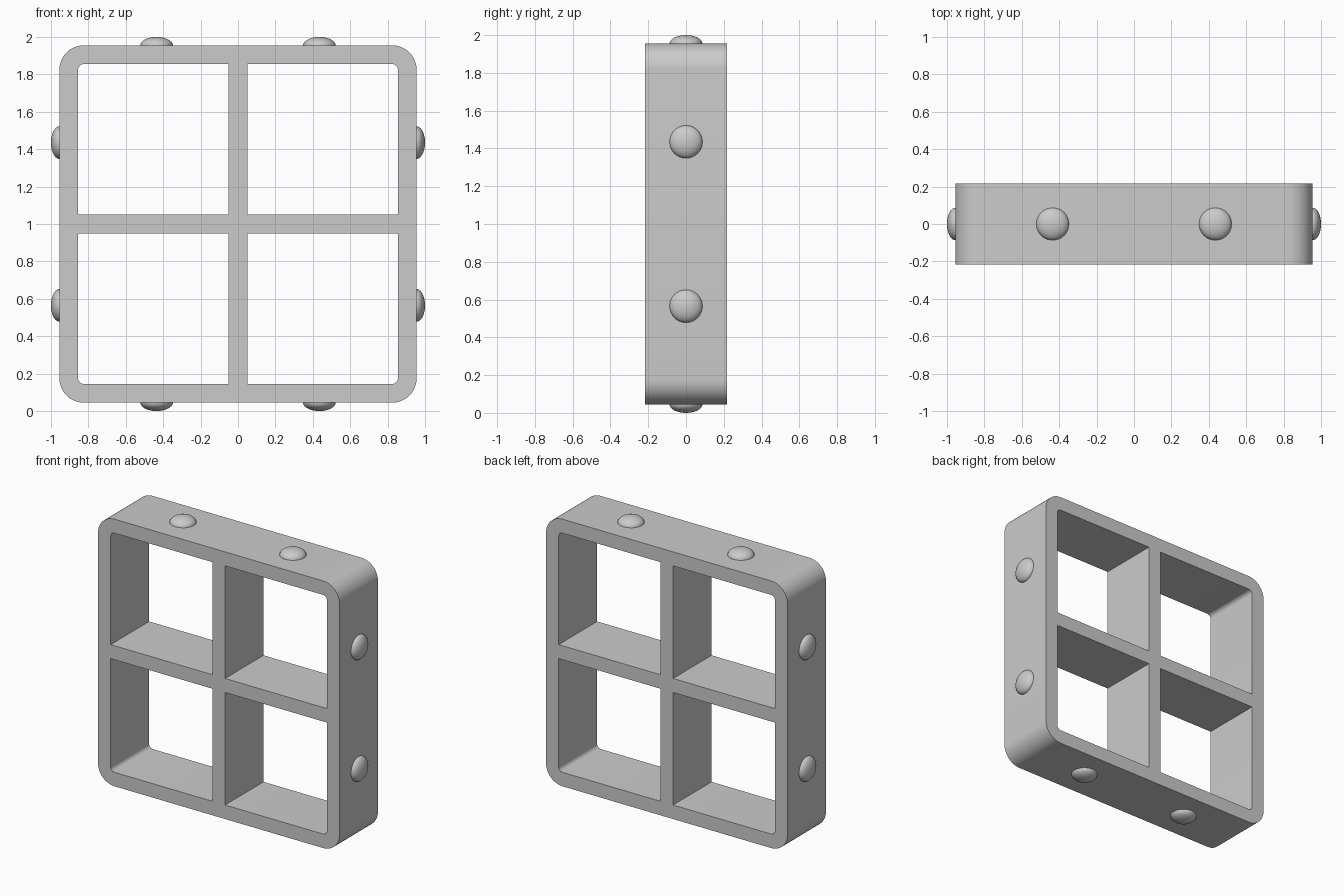
import bpy, bmesh, math
from mathutils import Matrix, Vector

if "Cube" in bpy.data.objects:
    bpy.data.objects.remove(bpy.data.objects["Cube"], do_unlink=True)

OUTER, INNER, BAR, DEPTH = 0.955, 0.855, 0.05, 0.217   # half sizes
MID = 1.0                                             # height of the centre
STUD_R, STUD_H, STUD_POS = 0.087, 0.045, 0.435

grey = bpy.data.materials.new("plain grey")
grey.use_nodes = True
colour = (0.6, 0.6, 0.6, 1)
grey.diffuse_color = colour
grey.node_tree.nodes["Principled BSDF"].inputs["Base Color"].default_value = colour


def finish(bm, name):
    bmesh.ops.recalc_face_normals(bm, faces=bm.faces)
    mesh = bpy.data.meshes.new(name)
    bm.to_mesh(mesh)
    bm.free()
    mesh.materials.append(grey)
    obj = bpy.data.objects.new(name, mesh)
    bpy.context.collection.objects.link(obj)
    bpy.ops.object.select_all(action='DESELECT')
    obj.select_set(True)
    bpy.context.view_layer.objects.active = obj
    bpy.ops.object.shade_smooth_by_angle(angle=math.radians(35))
    return obj


def corner(sx, sz, size, radius, steps):
    """Points round one corner, in the quadrant given by the signs."""
    c = size - radius
    arc = [math.pi / 2 * i / steps for i in range(steps + 1)]
    pts = [(sx * (c + radius * math.cos(a)), sz * (c + radius * math.sin(a))) for a in arc]
    return pts if sx * sz > 0 else pts[::-1]


def add_loop(bm, pts):
    verts = [bm.verts.new((x, -DEPTH, MID + z)) for x, z in pts]
    return [bm.edges.new((v, verts[i - 1])) for i, v in enumerate(verts)]


# Grid frame: rounded square with four openings, extruded from front to back
quadrants = [(1, 1), (-1, 1), (-1, -1), (1, -1)]
bm = bmesh.new()
edges = add_loop(bm, [p for sx, sz in quadrants for p in corner(sx, sz, OUTER, 0.13, 12)])
for sx, sz in quadrants:
    rounded = corner(sx, sz, INNER, 0.03, 6)
    ends = [(sx * BAR, sz * INNER), (sx * BAR, sz * BAR), (sx * INNER, sz * BAR)]
    edges += add_loop(bm, rounded + (ends if sx * sz > 0 else ends[::-1]))
bmesh.ops.triangle_fill(bm, edges=edges, use_beauty=True, normal=Vector((0, -1, 0)))
back = bmesh.ops.extrude_face_region(bm, geom=bm.faces[:], use_keep_orig=True)["geom"]
bmesh.ops.translate(bm, vec=(0, 2 * DEPTH, 0),
                    verts=[g for g in back if isinstance(g, bmesh.types.BMVert)])
finish(bm, "grid_frame")


# Domed studs: two on each outer side
def stud(name, angle, offset):
    bm = bmesh.new()
    bmesh.ops.create_uvsphere(bm, u_segments=32, v_segments=16, radius=1)
    bmesh.ops.bisect_plane(bm, geom=bm.verts[:] + bm.edges[:] + bm.faces[:],
                           plane_co=(0, 0, 0), plane_no=(0, 0, 1), clear_inner=True)
    place = (Matrix.Translation((0, 0, MID)) @ Matrix.Rotation(angle, 4, 'Y')
             @ Matrix.Translation((offset, 0, OUTER))
             @ Matrix.Diagonal((STUD_R, STUD_R, STUD_H, 1)))
    bmesh.ops.transform(bm, matrix=place, verts=bm.verts)
    finish(bm, name)


for i, side in enumerate(("top", "left", "bottom", "right")):
    for n, s in enumerate((-1, 1), 1):
        stud(f"{side}_stud_{n}", i * math.pi / 2, s * STUD_POS)
